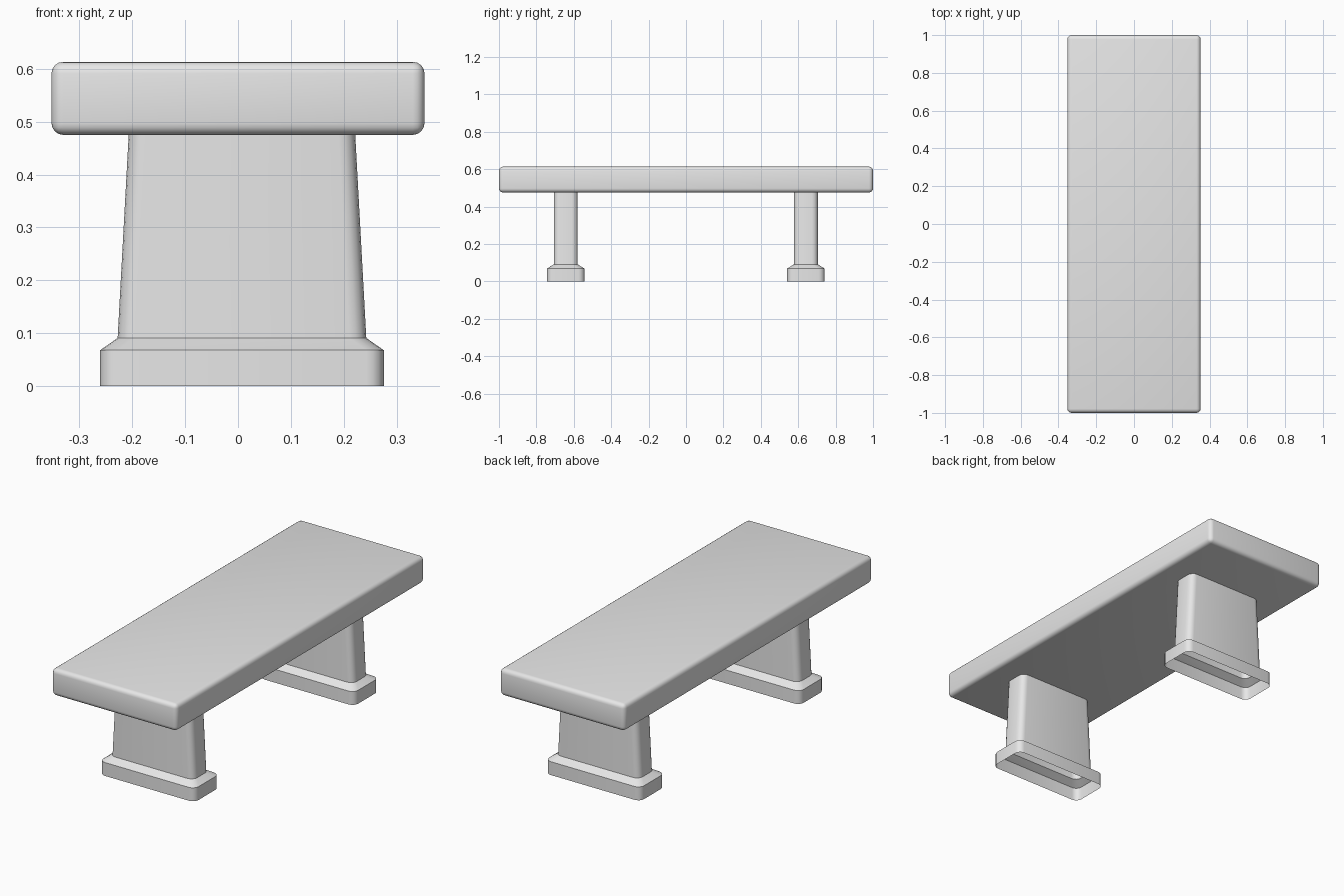
import bpy
import bmesh
from math import cos, sin, pi

if "Cube" in bpy.data.objects:
    bpy.data.objects.remove(bpy.data.objects["Cube"], do_unlink=True)

# Single stone grey
stone = bpy.data.materials.new("stone_grey")
stone.use_nodes = True
colour = (0.8, 0.8, 0.8, 1)
stone.diffuse_color = colour
stone.node_tree.nodes["Principled BSDF"].inputs["Base Color"].default_value = colour


def finish(bm, name, location):
    mesh = bpy.data.meshes.new(name)
    bm.to_mesh(mesh)
    bm.free()
    mesh.materials.append(stone)
    obj = bpy.data.objects.new(name, mesh)
    obj.location = location
    bpy.context.collection.objects.link(obj)
    bpy.ops.object.select_all(action="DESELECT")
    obj.select_set(True)
    bpy.context.view_layer.objects.active = obj
    bpy.ops.object.shade_smooth_by_angle(angle=pi / 6)
    return obj


def rounded_ring(bm, hx, hy, z, radius, steps=4):
    """Loop of vertices around a rectangle with rounded corners."""
    ring = []
    corners = [(1, 1), (-1, 1), (-1, -1), (1, -1)]
    for quarter, (sx, sy) in enumerate(corners):
        for i in range(steps + 1):
            a = (quarter + i / steps) * pi / 2
            ring.append(bm.verts.new((sx * (hx - radius) + radius * cos(a),
                                      sy * (hy - radius) + radius * sin(a), z)))
    return ring


# Seat slab with softly rounded edges
bm = bmesh.new()
bmesh.ops.create_cube(bm, size=1)
bmesh.ops.scale(bm, vec=(0.705, 2, 0.138), verts=bm.verts)
bmesh.ops.bevel(bm, geom=bm.edges[:], offset=0.022, segments=4,
                profile=0.5, affect="EDGES")
finish(bm, "seat_slab", (0, 0, 0.544))

# Hollow legs, open underneath: plinth, sloped shoulder, tapering column
leg_profile = [  # half width, half depth, height, corner radius
    (0.268, 0.1, 0, 0.032),
    (0.268, 0.1, 0.068, 0.032),
    (0.235, 0.064, 0.091, 0.032),
    (0.214, 0.064, 0.477, 0.032),
]
for name, y in (("front_leg", -0.643), ("back_leg", 0.641)):
    bm = bmesh.new()
    rings = [rounded_ring(bm, *section) for section in leg_profile]
    for low, high in zip(rings, rings[1:]):
        for i in range(len(low)):
            j = (i + 1) % len(low)
            bm.faces.new((low[i], low[j], high[j], high[i]))
    finish(bm, name, (0.0075, y, 0))
